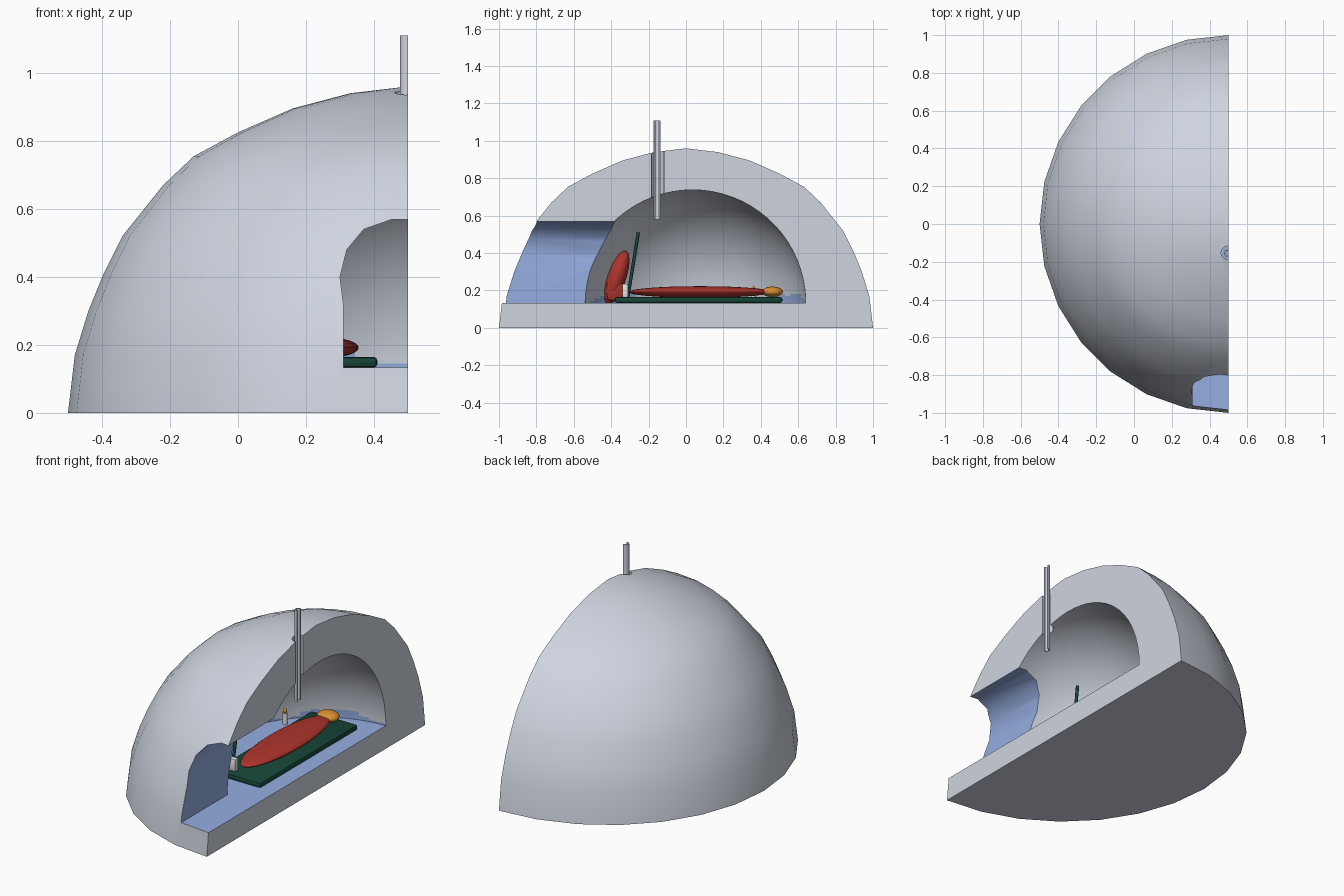
import bpy, bmesh, math
from mathutils import Matrix, Vector

if "Cube" in bpy.data.objects:
    bpy.data.objects.remove(bpy.data.objects["Cube"])


def material(name, rgb):
    m = bpy.data.materials.new(name)
    m.diffuse_color = (*rgb, 1)
    m.use_nodes = True
    m.node_tree.nodes["Principled BSDF"].inputs["Base Color"].default_value = m.diffuse_color
    return m


SNOW = material("snow", (0.62, 0.66, 0.74))
ICE = material("blue ice", (0.30, 0.42, 0.75))
RED = material("red fabric", (0.42, 0.035, 0.025))
GREEN = material("dark green", (0.008, 0.06, 0.04))
ORANGE = material("orange", (0.70, 0.28, 0.03))
WHITE = material("white", (0.80, 0.80, 0.80))


def finish(bm, name, mats, smooth=True):
    bmesh.ops.recalc_face_normals(bm, faces=bm.faces)
    me = bpy.data.meshes.new(name)
    bm.to_mesh(me)
    bm.free()
    for m in mats:
        me.materials.append(m)
    ob = bpy.data.objects.new(name, me)
    bpy.context.collection.objects.link(ob)
    if smooth:
        shade(ob)
    return ob


def activate(ob):
    bpy.ops.object.select_all(action='DESELECT')
    ob.select_set(True)
    bpy.context.view_layer.objects.active = ob


def shade(ob, angle=35):
    activate(ob)
    bpy.ops.object.shade_smooth_by_angle(angle=math.radians(angle))


def revolve(profile, segs, centre):
    """Closed solid from (radius, z) points, apex last, flat bottom."""
    bm = bmesh.new()
    rings = [[bm.verts.new((centre[0] + r * math.cos(2 * math.pi * i / segs),
                            centre[1] + r * math.sin(2 * math.pi * i / segs), z))
              for i in range(segs)] for r, z in profile[:-1]]
    tip = bm.verts.new((*centre, profile[-1][1]))
    for a, b in zip(rings, rings[1:]):
        for i in range(segs):
            j = (i + 1) % segs
            bm.faces.new((a[i], a[j], b[j], b[i]))
    for i in range(segs):
        bm.faces.new((rings[-1][i], rings[-1][(i + 1) % segs], tip))
    bm.faces.new(rings[0][::-1])
    return bm


def prism(points, vec, to3d):
    """Extrude a flat outline along a vector."""
    bm = bmesh.new()
    f = bm.faces.new([bm.verts.new(to3d(a, b)) for a, b in points])
    r = bmesh.ops.extrude_face_region(bm, geom=[f])
    bmesh.ops.translate(bm, vec=vec, verts=[v for v in r["geom"] if isinstance(v, bmesh.types.BMVert)])
    return bm


def box(name, lo, hi, mat, bevel=0.0, smooth=True):
    bm = bmesh.new()
    lo, hi = Vector(lo), Vector(hi)
    bmesh.ops.create_cube(bm, size=1, matrix=Matrix.Translation((lo + hi) / 2) @ Matrix.Diagonal((*(hi - lo), 1)))
    if bevel:
        bmesh.ops.bevel(bm, geom=bm.edges[:], offset=bevel, segments=2, affect='EDGES', profile=0.5)
    return finish(bm, name, [mat], smooth)


def ellipsoid(name, centre, radii, mat, tilt=0):
    bm = bmesh.new()
    bmesh.ops.create_uvsphere(bm, u_segments=24, v_segments=14, radius=1,
                              matrix=Matrix.Translation(centre) @ Matrix.Rotation(tilt, 4, 'X')
                              @ Matrix.Diagonal((*radii, 1)))
    return finish(bm, name, [mat])


def cylinder(name, a, b, r1, r2, mat, segs=12):
    a, b = Vector(a), Vector(b)
    bm = bmesh.new()
    bmesh.ops.create_cone(bm, cap_ends=True, segments=segs, radius1=r1, radius2=r2, depth=(b - a).length,
                          matrix=Matrix.Translation((a + b) / 2) @ (b - a).to_track_quat('Z', 'Y').to_matrix().to_4x4())
    return finish(bm, name, [mat])


# Snow dome
outer = [(1, 0), (0.98, 0.17), (0.94, 0.3), (0.895, 0.41), (0.84, 0.52), (0.72, 0.67), (0.63, 0.755),
         (0.5, 0.825), (0.34, 0.895), (0.17, 0.94), (0, 0.96)]
dome = finish(revolve(outer, 28, (0.5, 0)), "snow_dome", [SNOW], False)

# Hollow sleeping chamber, with an icy floor and an uneven icy band at the foot of the wall
R, FLOOR = 0.605, 0.133
angles = [0.02 * i for i in range(7)] + [0.12 + (math.pi / 2 - 0.12) * i / 16 for i in range(1, 17)]
bm = revolve([(R * math.cos(a), FLOOR + R * math.sin(a)) for a in angles], 72, (0.5, 0.035))
for f in bm.faces:
    c = f.calc_center_median()
    t = math.atan2(c.y, c.x - 0.5)
    f.material_index = int(c.z < 0.163 + 0.02 * math.sin(7 * t) + 0.01 * math.sin(17 * t + 1))
chamber = finish(bm, "chamber_cutter", [SNOW, ICE], False)

# Arched entrance tunnel
half = [(0.19, 0.133), (0.19, 0.32), (0.20, 0.4), (0.18, 0.48), (0.13, 0.54), (0.05, 0.568)]
arch = [(0.5 - w, z) for w, z in half] + [(0.5 + w, z) for w, z in reversed(half)]
tunnel = finish(prism(arch, (0, 0.75, 0), lambda a, b: (a, -1.1, b)), "tunnel_cutter", [ICE], False)

# Air hole and the section plane
hole = cylinder("air_hole_cutter", (0.495, -0.152, 0.6), (0.495, -0.152, 1.1), 0.035, 0.035, SNOW, 12)
section = box("section_cutter", (0.5, -2, -1), (2.5, 2, 2), SNOW, smooth=False)

for cutter in (chamber, tunnel, hole, section):
    mod = dome.modifiers.new("cut", 'BOOLEAN')
    mod.operation, mod.object, mod.solver = 'DIFFERENCE', cutter, 'EXACT'
    mod.material_mode = 'TRANSFER'
    activate(dome)
    bpy.ops.object.modifier_apply(modifier=mod.name)
    bpy.data.objects.remove(cutter)
shade(dome)

# Sectioned air pipe
arc = [math.radians(75 + 210 * i / 12) for i in range(13)]
ring = [(0.495 + 0.0185 * math.cos(t), -0.155 + 0.0185 * math.sin(t)) for t in arc]
ring += [(0.495 + 0.012 * math.cos(t), -0.155 + 0.012 * math.sin(t)) for t in reversed(arc)]
finish(prism(ring, (0, 0, 0.53), lambda a, b: (a, b, 0.58)), "air_pipe", [SNOW])

# Sleeping place
box("sleeping_mat", (0.11, -0.38, 0.133), (0.41, 0.515, 0.165), GREEN, 0.012)
ellipsoid("sleeping_bag", (0.25, 0.075, 0.192), (0.105, 0.385, 0.031), RED)
ellipsoid("head", (0.255, 0.462, 0.193), (0.062, 0.056, 0.028), ORANGE)

# Backpack, leaning pole and small white box
ellipsoid("backpack", (0.12, -0.37, 0.27), (0.06, 0.05, 0.15), RED, -0.33)
box("backpack_base", (0.07, -0.43, 0.14), (0.17, -0.33, 0.26), RED, 0.03)
cylinder("leaning_pole", (0.18, -0.315, 0.14), (0.19, -0.255, 0.51), 0.009, 0.009, GREEN)
box("small_box", (0.16, -0.34, 0.165), (0.22, -0.31, 0.235), WHITE, 0.004)

# Candle
cylinder("candle", (0.05, 0.36, 0.133), (0.05, 0.36, 0.195), 0.013, 0.013, WHITE)
ellipsoid("flame", (0.05, 0.36, 0.207), (0.011, 0.011, 0.015), ORANGE)
